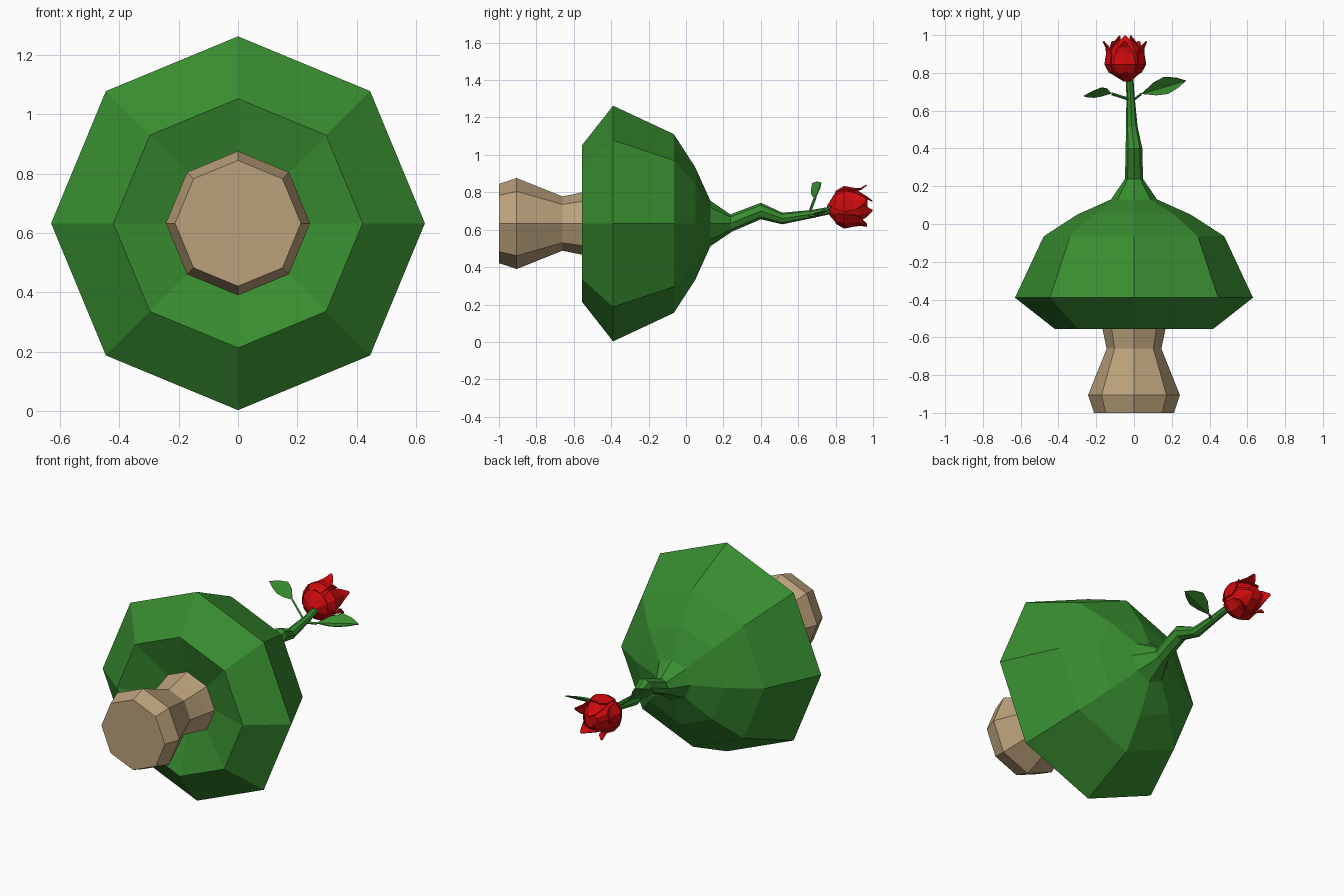
import bpy, math
from mathutils import Vector

if "Cube" in bpy.data.objects:
    bpy.data.objects.remove(bpy.data.objects["Cube"])

def material(name, rgb):
    m = bpy.data.materials.new(name)
    m.diffuse_color = (*rgb, 1)
    m.use_nodes = True
    m.node_tree.nodes["Principled BSDF"].inputs["Base Color"].default_value = m.diffuse_color
    return m

GREEN = material("leaf green", (0.04, 0.27, 0.03))
BROWN = material("pale bark", (0.50, 0.36, 0.20))
RED = material("petal red", (0.62, 0.003, 0.004))

def make(name, verts, faces, mat):
    me = bpy.data.meshes.new(name)
    me.from_pydata(verts, [], faces)
    me.validate()
    me.materials.append(mat)
    ob = bpy.data.objects.new(name, me)
    bpy.context.collection.objects.link(ob)
    return ob

def tube(name, rings, mat, n=8, turn=0.0):
    """Rings (x, y, z, radius) stacked along +y, closed at both ends."""
    verts, faces = [], []
    for x, y, z, r in rings:
        for i in range(n):
            a = 2 * math.pi * i / n + turn
            verts.append((x + r * math.cos(a), y, z + r * math.sin(a)))
    for k in range(len(rings) - 1):
        for i in range(n):
            j = (i + 1) % n
            faces.append((k*n + i, (k+1)*n + i, (k+1)*n + j, k*n + j))
    faces.append(tuple(range(n)))
    faces.append(tuple(reversed(range(len(verts) - n, len(verts)))))
    return make(name, verts, faces, mat)

Z = 0.633  # height of the long axis

# Trunk
tube("trunk", [(0, y, Z, r) for y, r in
     [(-1, .212), (-.905, .243), (-.66, .145), (-.55, .168), (-.46, .19)]], BROWN)

# Bush crown with hollow underside, running into the flower stem
tube("bush_crown", [(0, y, Z, r) for y, r in
     [(-.48, .17), (-.555, .42), (-.39, .63), (-.065, .478),
      (.05, .30), (.13, .122), (.24, .047)]], GREEN)
tube("flower_stem", [(0, .235, Z, .048), (0, .40, .70, .044), (-.012, .515, .66, .031),
     (-.018, .67, .683, .022), (-.024, .78, .705, .02)], GREEN)

# Leaves: thin stalk, then a folded blade
def leaf(name, base, neck, tip, side, fold):
    base, neck, tip = Vector(base), Vector(neck), Vector(tip)
    side, fold = Vector(side), Vector(fold)
    t = Vector((0, 0, .008))
    u = Vector((0, .008, 0))
    verts = [base + t, base + u, base - t, base - u,
             neck + t, neck + u, neck - t, neck - u]
    faces = [(i, (i+1) % 4, (i+1) % 4 + 4, i + 4) for i in range(4)]
    make(name + "_stalk", verts, faces, GREEN)
    verts, faces = [neck], []
    for f, w in [(.3, .75), (.55, 1), (.8, .6)]:
        c = neck.lerp(tip, f)
        verts += [c + side * w + fold * w, c, c - side * w + fold * w]
    verts.append(tip)
    faces = [(0, 1, 2), (0, 2, 3), (7, 10, 8), (8, 10, 9)]
    for k in (1, 4):
        faces += [(k, k+3, k+4, k+1), (k+1, k+4, k+5, k+2)]
    ob = make(name + "_blade", verts, faces, GREEN)
    s = ob.modifiers.new("thickness", "SOLIDIFY")
    s.thickness = .005

leaf("right_leaf", (-.01, .65, .68), (.04, .69, .67), (.275, .76, .70),
     (-.012, .045, .02), (0, .005, .02))
leaf("left_leaf", (-.025, .66, .69), (-.12, .69, .77), (-.265, .675, .85),
     (.02, .026, .03), (.01, .012, .01))

# Rose bud
CX, CZ = -.047, .72
tube("rose_bud", [(CX + .01, .755, CZ - .01, .02), (CX, .80, CZ, .085), (CX, .845, CZ, .108),
     (CX, .92, CZ, .085), (CX, .97, CZ, .045)], RED, 8, .3)

# Petals wrapped round the bud, with pointed tips
def petal(name, angle, profile):
    verts, faces = [], []
    for y, r, w in profile:
        for s in (-1, 0, 1):
            a = angle + s * w
            verts.append((CX + r * math.cos(a), y, CZ + r * math.sin(a)))
    for k in range(len(profile) - 1):
        for i in (0, 1):
            p = 3 * k + i
            faces.append((p, p+3, p+4, p+1))
    ob = make(name, verts, faces, RED)
    s = ob.modifiers.new("thickness", "SOLIDIFY")
    s.thickness = .006

OUTER = [(.80, .088, .5), (.845, .114, .55), (.90, .104, .5), (.935, .104, .3), (.965, .122, .05)]
INNER = [(.85, .105, .5), (.92, .088, .6), (.965, .06, .6), (.998, .035, .1)]
for i in range(5):
    petal(f"outer_petal_{i+1}", math.radians(20 + 72 * i), OUTER)
for i in range(3):
    petal(f"inner_petal_{i+1}", math.radians(90 + 120 * i), INNER)
